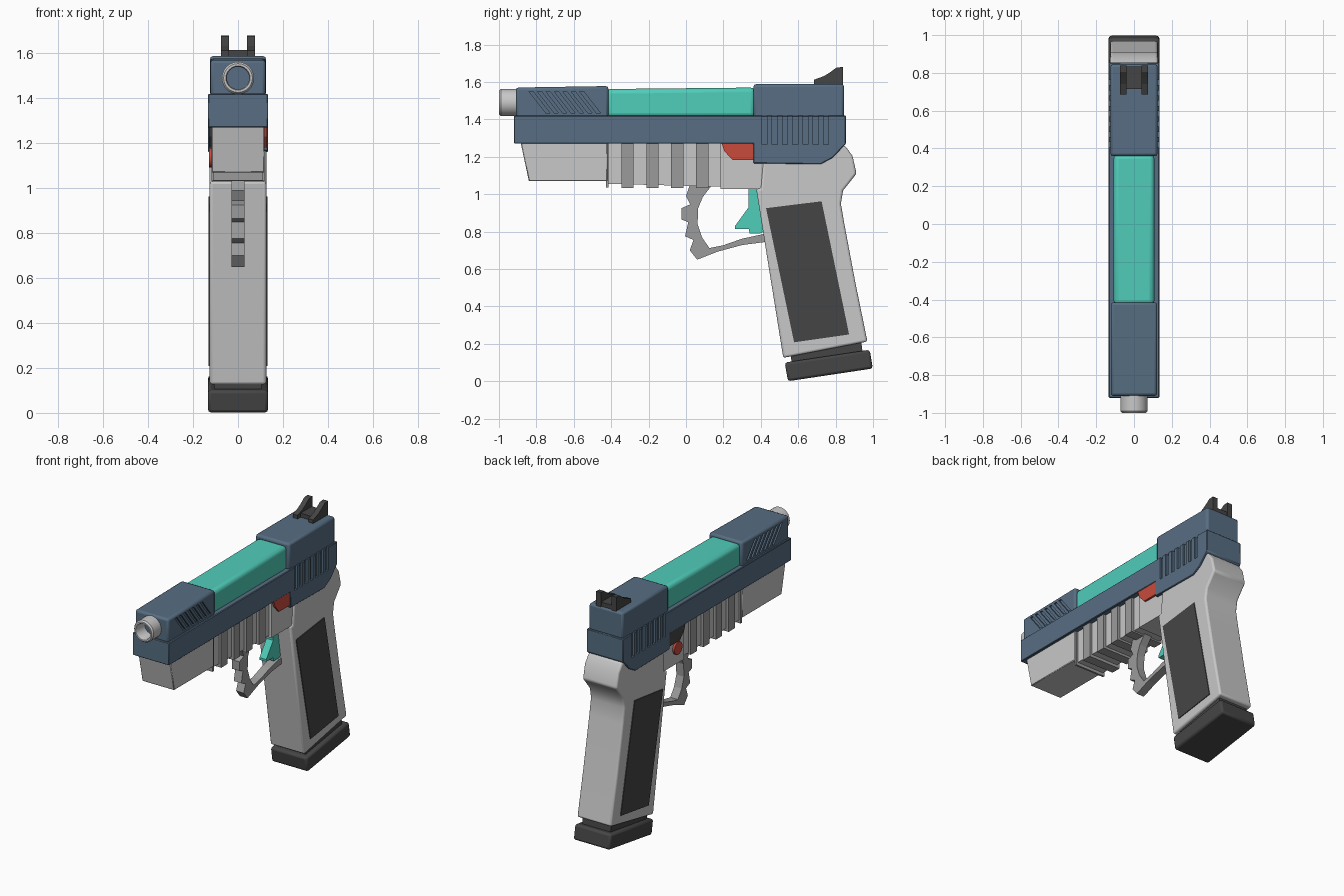
import bpy, bmesh, math
from mathutils import Matrix

if "Cube" in bpy.data.objects:
    bpy.data.objects.remove(bpy.data.objects["Cube"])


def material(name, r, g, b):
    m = bpy.data.materials.new(name)
    m.diffuse_color = (r, g, b, 1)
    m.use_nodes = True
    m.node_tree.nodes["Principled BSDF"].inputs["Base Color"].default_value = m.diffuse_color
    return m


BLUE = material("slate_blue", 0.095, 0.155, 0.225)
TEAL = material("teal", 0.08, 0.61, 0.49)
LIGHT = material("light_grey", 0.58, 0.58, 0.58)
GREY = material("mid_grey", 0.33, 0.33, 0.33)
DARK = material("charcoal", 0.06, 0.06, 0.06)
RED = material("red", 0.58, 0.07, 0.045)


def finish(name, bm, mat):
    bmesh.ops.recalc_face_normals(bm, faces=bm.faces)
    me = bpy.data.meshes.new(name)
    bm.to_mesh(me)
    bm.free()
    ob = bpy.data.objects.new(name, me)
    bpy.context.collection.objects.link(ob)
    if mat:
        me.materials.append(mat)
    return ob


def add_prism(bm, pts, x0, x1):
    """Extrude a (y, z) outline from x0 to x1."""
    a = [bm.verts.new((x0, y, z)) for y, z in pts]
    b = [bm.verts.new((x1, y, z)) for y, z in pts]
    bm.faces.new(a)
    bm.faces.new(b[::-1])
    for i in range(len(pts)):
        j = (i + 1) % len(pts)
        bm.faces.new((a[i], b[i], b[j], a[j]))


def smooth(ob, angle=35):
    bpy.ops.object.select_all(action='DESELECT')
    ob.select_set(True)
    bpy.context.view_layer.objects.active = ob
    bpy.ops.object.shade_smooth_by_angle(angle=math.radians(angle))


def part(name, pts, x0, x1, mat, bevel=0, segments=2):
    bm = bmesh.new()
    add_prism(bm, pts, x0, x1)
    ob = finish(name, bm, mat)
    if bevel:
        smooth(ob)
        m = ob.modifiers.new("bevel", 'BEVEL')
        m.width, m.segments = bevel, segments
        m.limit_method, m.angle_limit = 'ANGLE', math.radians(35)
    return ob


def rect(y0, y1, z0, z1):
    return [(y0, z0), (y1, z0), (y1, z1), (y0, z1)]


def cut_grooves(ob, outlines, depth_x):
    """Cut the outlines into both sides, from depth_x outwards."""
    bm = bmesh.new()
    for pts in outlines:
        add_prism(bm, pts, depth_x, 0.2)
        add_prism(bm, pts, -0.2, -depth_x)
    cutter = finish(ob.name + "_cutter", bm, None)
    cutter.hide_render = True
    cutter.hide_set(True)
    m = ob.modifiers.new("grooves", 'BOOLEAN')
    m.operation, m.object, m.solver = 'DIFFERENCE', cutter, 'EXACT'


# Slide: lower body with rear serrations
lower = part("slide_body", [(-0.92, 1.27), (0.36, 1.27), (0.36, 1.165), (0.72, 1.16),
                            (0.785, 1.195), (0.855, 1.27), (0.855, 1.42), (-0.92, 1.42)],
             -0.134, 0.134, BLUE, 0.004, 1)
cut_grooves(lower, [rect(0.405 + 0.055 * i, 0.433 + 0.055 * i, 1.265, 1.45)
                    for i in range(7)], 0.121)

# Slide: upper blocks, the front one with slanted slots
front = part("slide_front_top", [(-0.91, 1.41), (-0.415, 1.41), (-0.415, 1.578),
                                 (-0.91, 1.57)], -0.123, 0.123, BLUE, 0.014)
slots = []
for i in range(7):
    y = -0.75 + 0.045 * i
    slots.append([(y, 1.435), (y + 0.022, 1.435), (y - 0.068, 1.55), (y - 0.09, 1.55)])
cut_grooves(front, slots, 0.112)
part("slide_rear_top", rect(0.36, 0.845, 1.41, 1.588), -0.125, 0.125, BLUE, 0.014)

# Barrel cover and hollow muzzle
part("barrel_cover", [(-0.43, 1.41), (0.37, 1.41), (0.37, 1.57), (-0.43, 1.562)],
     -0.108, 0.108, TEAL, 0.025, 3)
bm = bmesh.new()
rings = []
for y, r in [(-0.85, 0.072), (-0.99, 0.072), (-1.0, 0.064), (-1.0, 0.054), (-0.99, 0.05),
             (-0.88, 0.05)]:
    rings.append([bm.verts.new((r * math.cos(k * math.tau / 32), y,
                                1.49 + r * math.sin(k * math.tau / 32))) for k in range(32)])
for a, b in zip(rings, rings[1:]):
    for k in range(32):
        bm.faces.new((a[k], a[(k + 1) % 32], b[(k + 1) % 32], b[k]))
bm.faces.new(rings[0])
bm.faces.new(rings[-1])
smooth(finish("muzzle", bm, LIGHT))

# Rear sight: base and two fins
part("sight_base", rect(0.715, 0.835, 1.58, 1.615), -0.045, 0.045, DARK)
for side, x in (("left", -0.075), ("right", 0.04)):
    part("sight_fin_" + side, [(0.685, 1.58), (0.84, 1.58), (0.84, 1.68), (0.805, 1.677),
                               (0.775, 1.655), (0.74, 1.632), (0.685, 1.612)],
         x, x + 0.035, DARK)

# Frame: dust cover, accessory rail, ribs and middle section
part("dust_cover", [(-0.885, 1.28), (-0.84, 1.07), (-0.42, 1.07), (-0.42, 1.28)],
     -0.118, 0.118, LIGHT, 0.004, 1)
part("rail_core", [(-0.42, 1.055), (0.2, 1.04), (0.2, 1.28), (-0.42, 1.28)],
     -0.1, 0.1, LIGHT)
part("rail_lip", rect(-0.428, -0.415, 1.035, 1.28), -0.112, 0.112, GREY)
for i in range(4):
    y = -0.345 + 0.133 * i
    part(f"rail_rib_{i + 1}", rect(y, y + 0.065, 1.032, 1.28), -0.118, 0.118, GREY)
part("frame_middle", rect(0.185, 0.5, 1.028, 1.28), -0.116, 0.116, LIGHT)

# Grip with rounded edges and beavertail
part("grip", [(0.375, 1.03), (0.52, 0.125), (0.97, 0.212), (0.905, 0.53), (0.845, 0.85),
              (0.828, 0.95), (0.84, 1.02), (0.912, 1.11), (0.89, 1.205), (0.85, 1.26),
              (0.42, 1.26), (0.40, 1.03)], -0.126, 0.126, LIGHT, 0.026, 3)
for side, x in (("left", -0.131), ("right", 0.122)):
    part("grip_panel_" + side, [(0.428, 0.925), (0.725, 0.962), (0.872, 0.25),
                                (0.578, 0.208)], x, x + 0.009, DARK)

# Magazine neck and base
part("magazine_neck", [(0.565, 0.08), (0.945, 0.15), (0.935, 0.225), (0.56, 0.16)],
     -0.105, 0.105, DARK)
part("magazine_base", [(0.528, 0.1), (0.545, 0.0), (0.999, 0.068), (0.982, 0.168)],
     -0.134, 0.134, DARK, 0.014)

# Trigger guard with toothed front, and trigger
part("trigger_guard", [(0.02, 1.05), (0.0, 0.99), (0.022, 0.945), (-0.025, 0.925),
                       (-0.025, 0.865), (0.012, 0.85), (-0.005, 0.775), (0.04, 0.755),
                       (0.02, 0.7), (0.06, 0.65), (0.17, 0.693), (0.3, 0.728),
                       (0.43, 0.745), (0.43, 0.79), (0.3, 0.762), (0.2, 0.727),
                       (0.125, 0.712), (0.085, 0.77), (0.062, 0.84), (0.065, 0.925),
                       (0.09, 0.985), (0.14, 1.05)], -0.028, 0.028, GREY)
part("trigger", [(0.335, 1.04), (0.385, 1.04), (0.415, 0.8), (0.395, 0.79), (0.34, 0.79),
                 (0.335, 0.815), (0.262, 0.815), (0.262, 0.83), (0.335, 0.93)],
     -0.025, 0.025, TEAL)

# Slide catch: red plate on the right, dark lever and red button on the left
catch = [(0.19, 1.275), (0.205, 1.23), (0.25, 1.182), (0.37, 1.182), (0.37, 1.275)]
part("catch_right", catch, 0.1, 0.13, RED)
part("catch_left", catch, -0.13, -0.1, DARK)
bm = bmesh.new()
bmesh.ops.create_cone(bm, cap_ends=True, segments=24, radius1=0.042, radius2=0.042, depth=0.03,
                      matrix=Matrix.Translation((-0.115, 0.265, 1.135))
                      @ Matrix.Rotation(math.pi / 2, 4, 'Y'))
smooth(finish("release_button", bm, RED))
